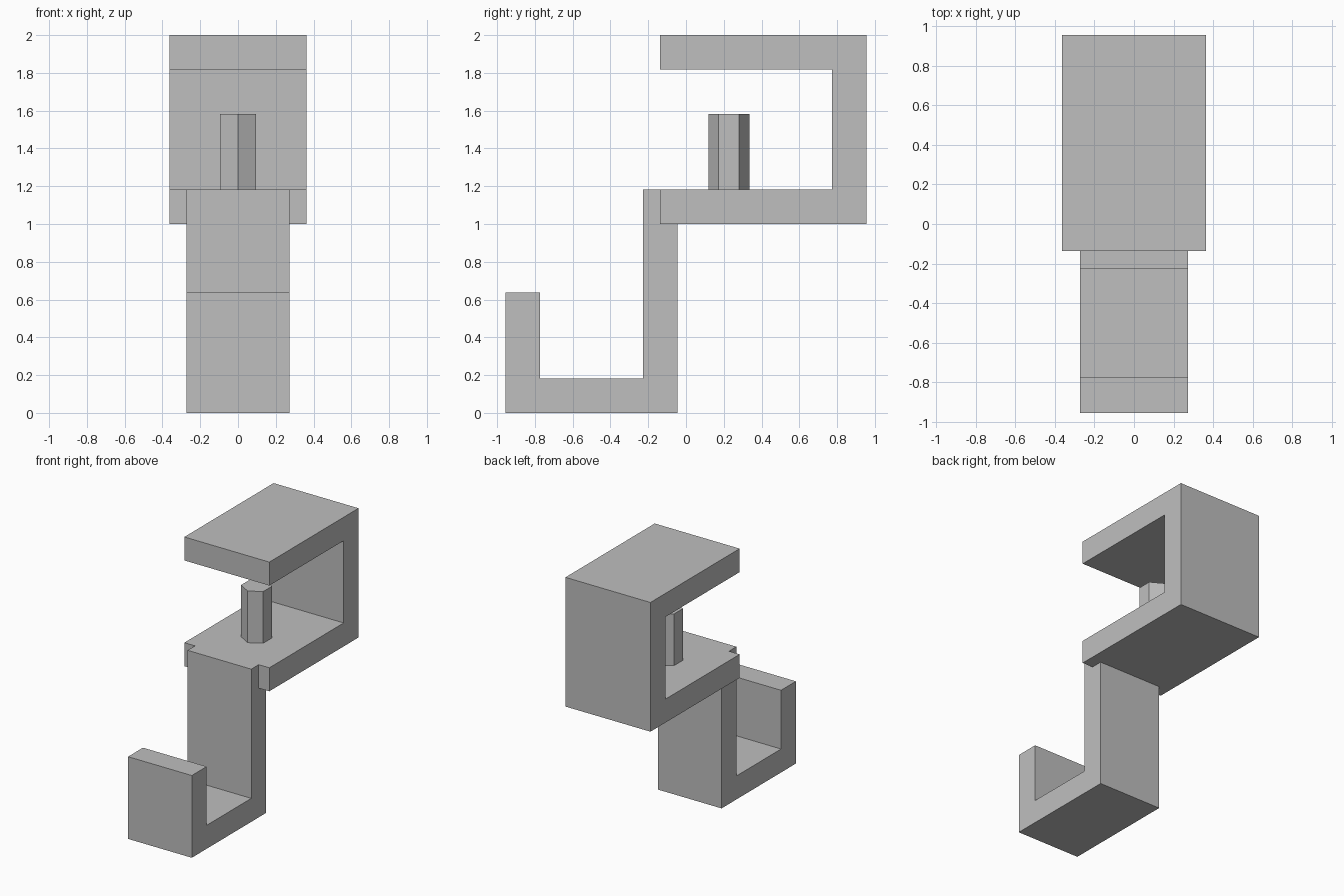
import bpy, bmesh, math

if "Cube" in bpy.data.objects:
    bpy.data.objects.remove(bpy.data.objects["Cube"], do_unlink=True)

U = 1 / 11  # design module

grey = bpy.data.materials.new("light_grey")
grey.use_nodes = True
colour = (0.52, 0.52, 0.52, 1)
grey.diffuse_color = colour
grey.node_tree.nodes["Principled BSDF"].inputs["Base Color"].default_value = colour


def extrude(name, points, offset):
    """Extrude a flat outline along an offset, all in modules."""
    bm = bmesh.new()
    face = bm.faces.new([bm.verts.new([c * U for c in p]) for p in points])
    moved = bmesh.ops.extrude_face_region(bm, geom=[face])["geom"]
    verts = [g for g in moved if isinstance(g, bmesh.types.BMVert)]
    bmesh.ops.translate(bm, verts=verts, vec=[c * U for c in offset])
    bmesh.ops.recalc_face_normals(bm, faces=bm.faces)
    mesh = bpy.data.meshes.new(name)
    bm.to_mesh(mesh)
    bm.free()
    mesh.materials.append(grey)
    obj = bpy.data.objects.new(name, mesh)
    bpy.context.collection.objects.link(obj)
    return obj


def side_profile(name, yz, half_width):
    return extrude(name, [(-half_width, y, z) for y, z in yz], (2 * half_width, 0, 0))


# C-shaped clamp, open to the front
side_profile("clamp_bracket", [
    (-1.5, 11), (10.5, 11), (10.5, 22), (-1.5, 22),
    (-1.5, 20), (8.5, 20), (8.5, 13), (-1.5, 13)], 4)

# J-shaped hook, its stem flush with the top of the clamp's lower plate
side_profile("hook", [
    (-10.5, 0), (-0.5, 0), (-0.5, 13), (-2.5, 13),
    (-2.5, 2), (-8.5, 2), (-8.5, 7), (-10.5, 7)], 3)

# Hexagonal screw standing on the lower plate
angles = [math.radians(30 + 60 * i) for i in range(6)]
extrude("clamp_screw", [(1.2 * math.cos(a), 2.5 + 1.2 * math.sin(a), 13)
                        for a in angles], (0, 0, 4.4))
